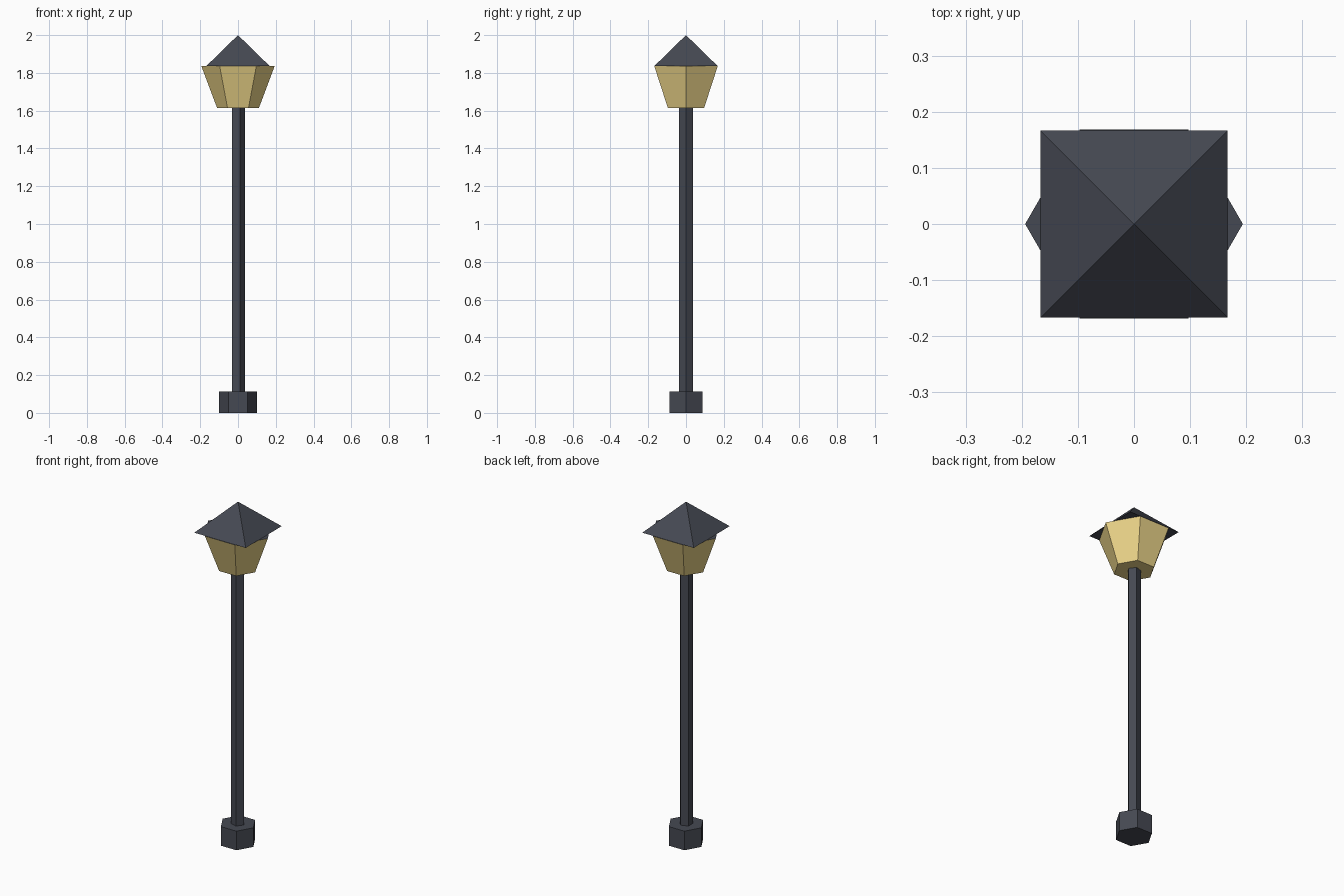
import bpy, bmesh
from math import sin, cos, tau

if "Cube" in bpy.data.objects:
    bpy.data.objects.remove(bpy.data.objects["Cube"])


def material(name, color):
    mat = bpy.data.materials.new(name)
    mat.diffuse_color = color
    mat.use_nodes = True
    mat.node_tree.nodes["Principled BSDF"].inputs["Base Color"].default_value = mat.diffuse_color
    return mat


iron = material("dark_iron", (0.06, 0.066, 0.085, 1))
glass = material("warm_glass", (0.84, 0.66, 0.25, 1))


def tapered(name, sides, r0, r1, z0, z1, mats, turn=0.0):
    """Flat-sided prism, or pyramid when r1 is 0; the top takes the last material."""
    bm = bmesh.new()

    def ring(r, z):
        return [bm.verts.new((r * cos(turn + tau * i / sides),
                              r * sin(turn + tau * i / sides), z))
                for i in range(sides)]

    low = ring(r0, z0)
    high = ring(r1, z1) if r1 else [bm.verts.new((0, 0, z1))] * sides
    bm.faces.new(low[::-1])
    for i in range(sides):
        j = (i + 1) % sides
        bm.faces.new([low[i], low[j], high[j], high[i]] if r1
                     else [low[i], low[j], high[0]])
    if r1:
        bm.faces.new(high).material_index = len(mats) - 1
    mesh = bpy.data.meshes.new(name)
    bm.to_mesh(mesh)
    bm.free()
    for mat in mats:
        mesh.materials.append(mat)
    obj = bpy.data.objects.new(name, mesh)
    bpy.context.collection.objects.link(obj)
    return obj


# Hexagonal foot and five-sided post
tapered("foot", 6, 0.1, 0.1, 0, 0.112, [iron])
tapered("post", 5, 0.038, 0.038, 0.10, 1.62, [iron])

# Flared hexagonal lantern with a dark lid
tapered("lantern", 6, 0.111, 0.194, 1.615, 1.836, [glass, iron])

# Square pyramid roof
tapered("roof", 4, 0.236, 0, 1.837, 2.0, [iron], tau / 8)
